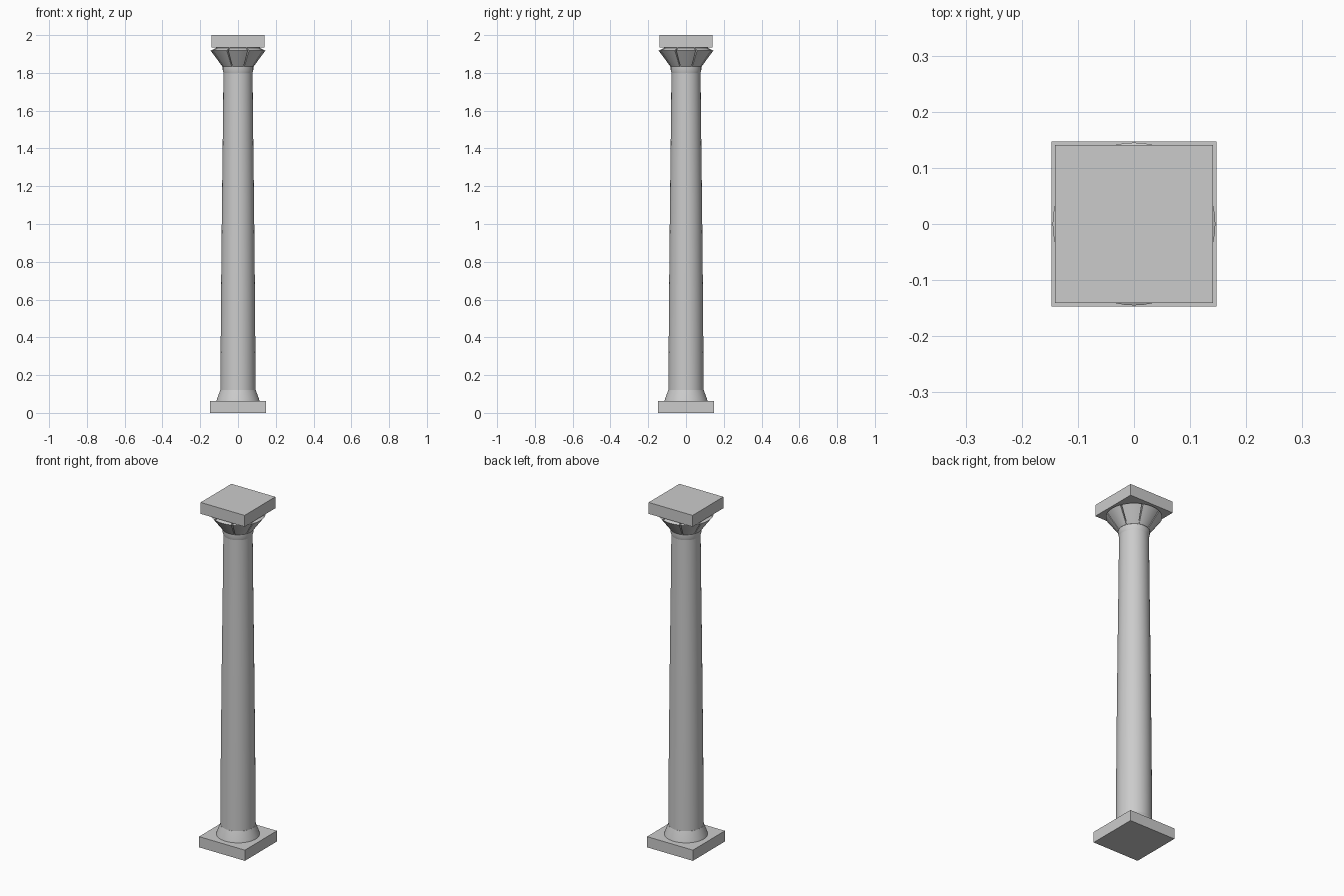
import bpy, bmesh
from math import sin, cos, pi, radians

if "Cube" in bpy.data.objects:
    bpy.data.objects.remove(bpy.data.objects["Cube"])


def finish(name, bm, smooth=False):
    bmesh.ops.recalc_face_normals(bm, faces=bm.faces)
    me = bpy.data.meshes.new(name)
    bm.to_mesh(me)
    bm.free()
    ob = bpy.data.objects.new(name, me)
    bpy.context.collection.objects.link(ob)
    if smooth:
        bpy.ops.object.select_all(action='DESELECT')
        ob.select_set(True)
        bpy.context.view_layer.objects.active = ob
        bpy.ops.object.shade_smooth_by_angle(angle=radians(20))
    return ob


def slab(name, half, z0, z1):
    bm = bmesh.new()
    bmesh.ops.create_cube(bm, size=1)
    for v in bm.verts:
        v.co.x *= 2 * half
        v.co.y *= 2 * half
        v.co.z = z0 if v.co.z < 0 else z1
    return finish(name, bm)


def lathe(name, profile, n=48):
    bm = bmesh.new()
    rings = [[bm.verts.new((r * cos(2 * pi * i / n), r * sin(2 * pi * i / n), z))
              for i in range(n)] for r, z in profile]
    for a, b in zip(rings, rings[1:]):
        for i in range(n):
            j = (i + 1) % n
            bm.faces.new((a[i], a[j], b[j], b[i]))
    bm.faces.new(rings[0][::-1])
    bm.faces.new(rings[-1])
    return finish(name, bm, True)


def petals(name, section, count=8, half=radians(21), n=6):
    # closed (r, z) section swept through a short arc, repeated round the axis
    bm = bmesh.new()
    for k in range(count):
        mid = 2 * pi * k / count
        cols = []
        for i in range(n + 1):
            a = mid - half + 2 * half * i / n
            cols.append([bm.verts.new((r * cos(a), r * sin(a), z)) for r, z in section])
        m = len(section)
        for a, b in zip(cols, cols[1:]):
            for i in range(m):
                j = (i + 1) % m
                bm.faces.new((a[i], a[j], b[j], b[i]))
        bm.faces.new(cols[0][::-1])
        bm.faces.new(cols[-1])
    return finish(name, bm, True)


# square plinth and flared foot
slab("plinth", 0.147, 0, 0.062)
lathe("base_flare", [(0.115, 0.06), (0.111, 0.075), (0.094, 0.12)])

# tapering shaft with a slight swell, and neck ring
lathe("shaft", [(0.093, 0.12), (0.0905, 0.55), (0.085, 1.1), (0.0795, 1.55), (0.077, 1.81)])
lathe("neck", [(0.077, 1.80), (0.081, 1.815), (0.081, 1.835)])

# capital: plain core with eight flaring panels
lathe("capital_core", [(0.076, 1.83), (0.117, 1.915), (0.117, 1.936)])
petals("capital_panels", [(0.074, 1.833), (0.082, 1.833), (0.145, 1.918), (0.112, 1.934)])

# square abacus
slab("abacus", 0.141, 1.934, 2.0)
